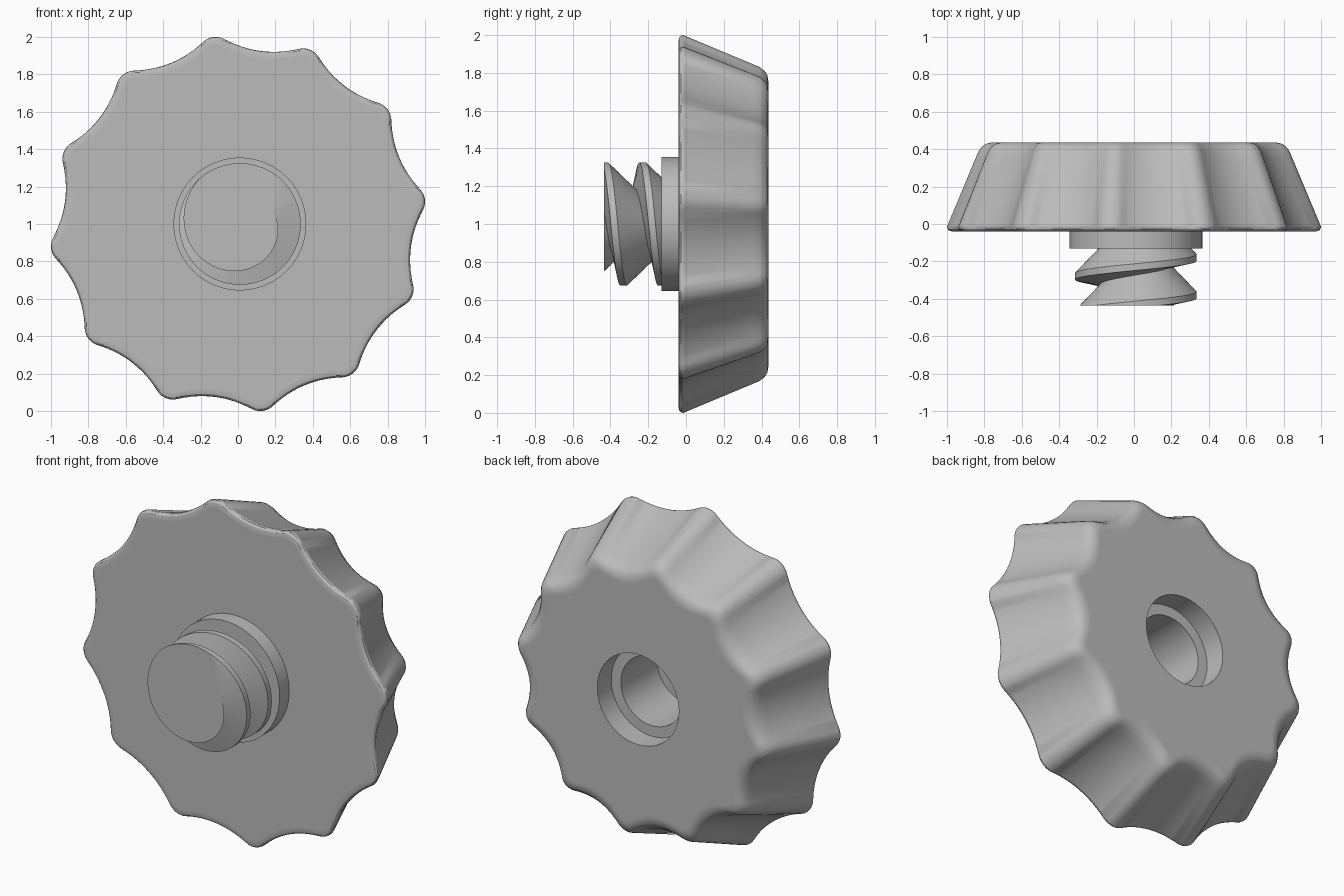
import bpy, bmesh, math

cube = bpy.data.objects.get("Cube")
if cube:
    bpy.data.objects.remove(cube, do_unlink=True)

# Single grey plastic
grey = bpy.data.materials.new("grey_plastic")
grey.use_nodes = True
colour = (0.5, 0.5, 0.5, 1)
grey.diffuse_color = colour
grey.node_tree.nodes["Principled BSDF"].inputs["Base Color"].default_value = colour

HUB_X = 0.01
MID_Z = 1.0
TAU = math.tau


def finish(name, bm):
    """Turn a bmesh into a smooth shaded object with crisp edges."""
    bmesh.ops.recalc_face_normals(bm, faces=bm.faces)
    mesh = bpy.data.meshes.new(name)
    bm.to_mesh(mesh)
    bm.free()
    mesh.materials.append(grey)
    mesh.shade_smooth()
    mesh.set_sharp_from_angle(angle=math.radians(28))
    obj = bpy.data.objects.new(name, mesh)
    bpy.context.collection.objects.link(obj)
    return obj


def bridge(bm, a, b, closed=True):
    """Quads between two rows of vertices."""
    n = len(a)
    for i in range(n if closed else n - 1):
        j = (i + 1) % n
        bm.faces.new((a[i], a[j], b[j], b[i]))


def circle(bm, radius, y, n):
    return [bm.verts.new((HUB_X + radius * math.cos(TAU * i / n), y,
                          MID_Z + radius * math.sin(TAU * i / n))) for i in range(n)]


# Grip outline: convex lobes blended into concave finger scallops
LOBES, TURN = 12, math.radians(7.5)
LOBE_R, LOBE_D = 0.1, 0.908
SCALLOP_R, SCALLOP_D = 0.55, 1.483
HALF = math.pi / LOBES
tangent_t = LOBE_R / (LOBE_R + SCALLOP_R)
tx = LOBE_D + (SCALLOP_D * math.cos(HALF) - LOBE_D) * tangent_t
ty = SCALLOP_D * math.sin(HALF) * tangent_t
BLEND = math.atan2(ty, tx)


def grip_radius(angle):
    a = abs((angle - TURN + HALF) % (2 * HALF) - HALF)
    if a < BLEND:
        return LOBE_D * math.cos(a) + math.sqrt(
            max(0, LOBE_R ** 2 - (LOBE_D * math.sin(a)) ** 2))
    b = HALF - a
    return SCALLOP_D * math.cos(b) - math.sqrt(
        max(0, SCALLOP_R ** 2 - (SCALLOP_D * math.sin(b)) ** 2))


# Tapered grip with rounded rims and a stepped blind bore in the back
N = LOBES * 24
bm = bmesh.new()
rim_profile = [(0.045, -0.04), (0.03, -0.04), (0.012, -0.036), (0.002, -0.026),
               (0, -0.014), (0.155, 0.355), (0.17, 0.39), (0.19, 0.416),
               (0.215, 0.431), (0.245, 0.436), (0.26, 0.436)]
rings = []
for inset, y in rim_profile:
    ring = []
    for i in range(N):
        a = TAU * i / N
        r = grip_radius(a) - inset
        ring.append(bm.verts.new((r * math.cos(a), y, MID_Z + r * math.sin(a))))
    rings.append(ring)
for radius, y in [(0.268, 0.436), (0.268, 0.305), (0.205, 0.305), (0.205, -0.035)]:
    rings.append(circle(bm, radius, y, N))
for a, b in zip(rings, rings[1:]):
    bridge(bm, a, b)
bm.faces.new(rings[0])
bm.faces.new(rings[-1])
finish("lobed_grip", bm)

# Round collar on the front
bm = bmesh.new()
front, back = circle(bm, 0.355, -0.13, 96), circle(bm, 0.355, -0.038, 96)
bridge(bm, front, back)
bm.faces.new(front)
bm.faces.new(back)
finish("collar", bm)

# Buttress threaded stud: steep front flank, sloping rear flank
PITCH, CREST, ROOT_AT = 0.2, 0.036, 0.175
CREST_R, ROOT_R = 0.325, 0.19
Y_END, Y_START = -0.435, -0.125
STEPS = 120


def thread_radius(u):
    u %= PITCH
    if u < CREST:
        return CREST_R
    if u < ROOT_AT:
        f = (u - CREST) / (ROOT_AT - CREST)
    else:
        f = (PITCH - u) / (PITCH - ROOT_AT)
    return CREST_R + (ROOT_R - CREST_R) * f


bm = bmesh.new()
columns = []
for i in range(STEPS + 1):
    a = TAU * i / STEPS
    base = -0.198 - PITCH * i / STEPS
    column = []
    for turn in range(-2, 4):
        for knot in (0, CREST, ROOT_AT):
            y = min(max(base + turn * PITCH + knot, Y_END), Y_START)
            r = thread_radius(y - base)
            column.append(bm.verts.new((HUB_X + r * math.cos(a), y,
                                        MID_Z + r * math.sin(a))))
    columns.append(column)
for a, b in zip(columns, columns[1:]):
    bridge(bm, a, b, closed=False)
bmesh.ops.remove_doubles(bm, verts=bm.verts, dist=0.0002)
bmesh.ops.holes_fill(bm, edges=[e for e in bm.edges if e.is_boundary], sides=0)
finish("threaded_stud", bm)
